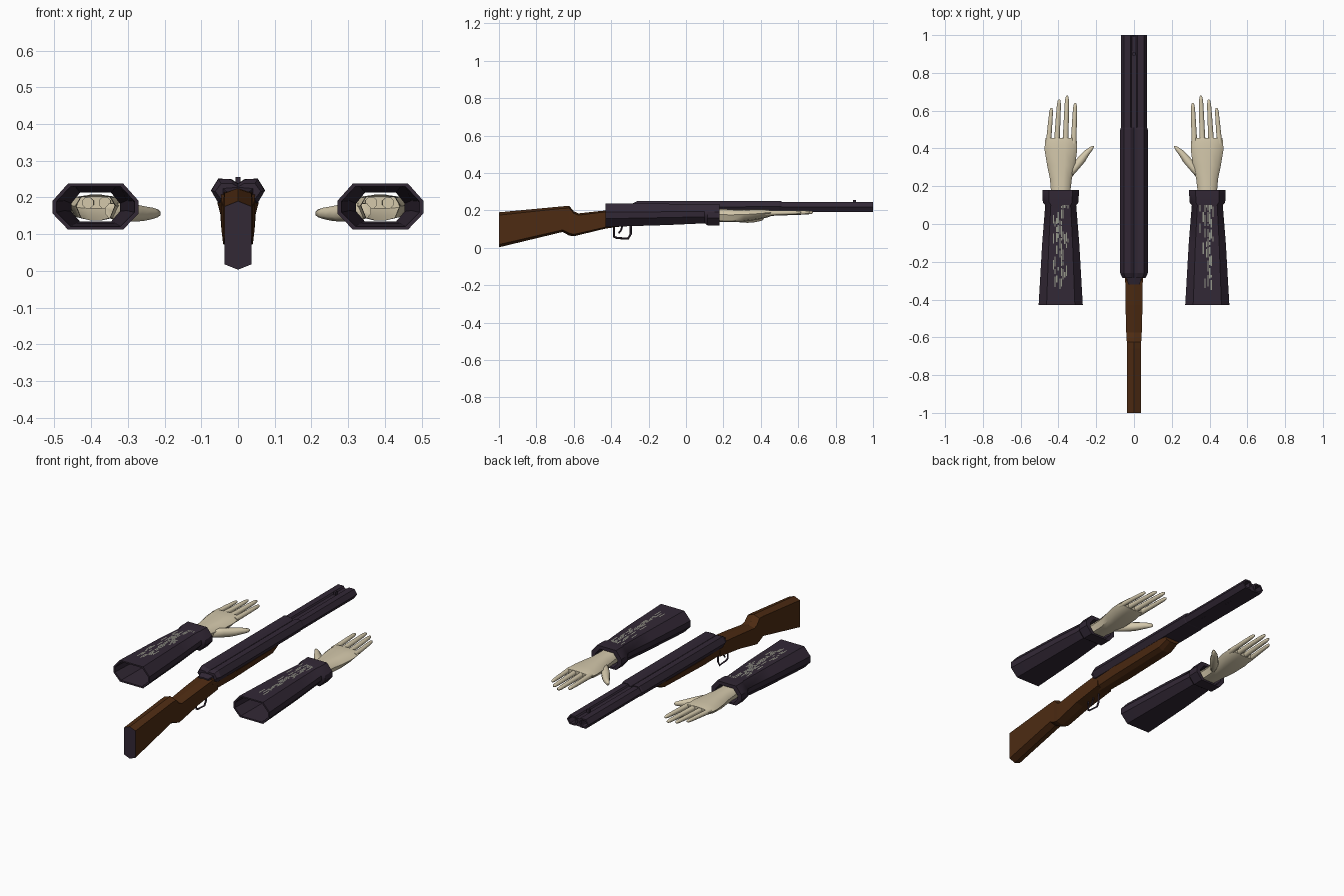
import bpy, bmesh, math, random

if "Cube" in bpy.data.objects:
    bpy.data.objects.remove(bpy.data.objects["Cube"])

random.seed(4)


def material(name, rgb):
    m = bpy.data.materials.new(name)
    m.diffuse_color = (*rgb, 1)
    m.use_nodes = True
    m.node_tree.nodes["Principled BSDF"].inputs["Base Color"].default_value = m.diffuse_color
    return m


PURPLE = material("dark_purple", (0.032, 0.021, 0.036))
WOOD = material("walnut_brown", (0.075, 0.024, 0.006))
SKIN = material("pale_skin", (0.66, 0.58, 0.41))
GREY = material("worn_grey", (0.30, 0.31, 0.25))


def finish(name, bm, mats, smooth=None):
    bmesh.ops.recalc_face_normals(bm, faces=bm.faces)
    me = bpy.data.meshes.new(name)
    bm.to_mesh(me)
    bm.free()
    for m in mats:
        me.materials.append(m)
    ob = bpy.data.objects.new(name, me)
    bpy.context.collection.objects.link(ob)
    if smooth:
        for p in me.polygons:
            p.use_smooth = True
        me.set_sharp_from_angle(angle=math.radians(smooth))
    return ob


def loft(name, stations, profile, mats, smooth=None, start=True, end=True, loop=False):
    """Skin a unit profile through stations (y, centre x, half width, z low, z high)."""
    bm = bmesh.new()
    rings = []
    for y, cx, hw, lo, hi in stations:
        rings.append([bm.verts.new((cx + u * hw, y, (lo + hi) / 2 + v * (hi - lo) / 2))
                      for u, v in profile])
    n = len(profile)
    pairs = list(zip(rings, rings[1:]))
    if loop:
        pairs.append((rings[-1], rings[0]))
    for a, b in pairs:
        for i in range(n):
            j = (i + 1) % n
            bm.faces.new((a[i], a[j], b[j], b[i]))
    if start and not loop:
        f = bm.faces.new(rings[0])
        f.material_index = len(mats) - 1
    if end and not loop:
        bm.faces.new(rings[-1])
    return finish(name, bm, mats, smooth)


def ngon(n, turn=0.0):
    return [(math.cos(2 * math.pi * (i + turn) / n), math.sin(2 * math.pi * (i + turn) / n))
            for i in range(n)]


def box(name, size, loc, mat):
    bm = bmesh.new()
    bmesh.ops.create_cube(bm, size=1)
    for v in bm.verts:
        v.co = [v.co[i] * size[i] + loc[i] for i in range(3)]
    return finish(name, bm, [mat])


# Stock and grip: ridged six-sided section, purple butt face
RIDGE = [(0, 1), (1, .84), (1, -.84), (0, -1), (-1, -.84), (-1, .84)]
loft("stock", [(-1, 0, .037, .003, .19), (-.66, 0, .037, .085, .222),
               (-.625, 0, .038, .066, .225), (-.6, 0, .04, .062, .195),
               (-.575, 0, .041, .068, .184), (-.43, 0, .045, .103, .2),
               (-.25, 0, .047, .128, .218)], RIDGE, [WOOD, PURPLE])

# Wooden forend below the barrels
FOREND = [(.8, 1), (1, .3), (.8, -.7), (.3, -1), (-.3, -1), (-.8, -.7), (-1, .3), (-.8, 1)]
loft("forend", [(-.3, 0, .047, .125, .215), (-.1, 0, .056, .128, .215),
                (.26, 0, .054, .14, .212), (.32, 0, .048, .17, .205)], FOREND, [WOOD])

# Twin six-sided barrels with hollow muzzles, joined by ribs
HEX = ngon(6)
for side, s in (("left", -1), ("right", 1)):
    x = s * .035
    loft(side + "_barrel", [(-.265, x, .033, .187, .247), (1, x, .035, .187, .249),
                            (1, x, .025, .197, .239), (.93, x, .025, .197, .239)],
         HEX, [PURPLE])
box("top_rib", (.04, 1.25, .03), (0, .37, .221), PURPLE)
box("under_rib", (.04, 1.25, .02), (0, .37, .201), PURPLE)
box("front_sight", (.014, .016, .02), (0, .9, .246), PURPLE)

# Receiver shell wrapped around the rear half of the barrels
SHELL = [(0, .62), (.26, .98), (.74, 1), (1, .1), (.74, -.8), (-.74, -.8), (-1, .1),
         (-.74, 1), (-.26, .98)]
loft("receiver", [(-.285, 0, .062, .19, .238), (-.26, 0, .073, .178, .25),
                  (.5, 0, .073, .183, .251), (.51, 0, .07, .187, .249)], SHELL, [PURPLE])
loft("tang", [(-.32, 0, .03, .19, .217), (-.27, 0, .045, .185, .232)], RIDGE, [PURPLE])

# Trigger guard and trigger as thin swept bars


def bar(name, pts, radius):
    cu = bpy.data.curves.new(name, 'CURVE')
    cu.dimensions = '3D'
    cu.bevel_depth = radius
    cu.bevel_resolution = 0
    cu.use_fill_caps = True
    sp = cu.splines.new('POLY')
    sp.points.add(len(pts) - 1)
    for p, (y, z) in zip(sp.points, pts):
        p.co = (0, y, z, 1)
    cu.materials.append(PURPLE)
    bpy.context.collection.objects.link(bpy.data.objects.new(name, cu))


bar("trigger_guard", [(-.385, .12), (-.385, .06), (-.37, .053), (-.31, .049),
                      (-.295, .075), (-.295, .13)], .006)
bar("trigger", [(-.34, .12), (-.347, .095), (-.36, .078)], .005)

# Arms, built for each side; s flips them about the centre
SLEEVE = [(1, .25), (.64, 1), (-.64, 1), (-1, .25), (-1, -.3), (-.64, -1), (.64, -1), (1, -.3)]
ROUND = ngon(8, .5)
PALM = [(1, .15), (.75, .8), (.25, 1), (-.25, 1), (-.75, .8), (-1, .15),
        (-.75, -.8), (-.25, -1), (.25, -1), (.75, -.8)]
# finger: base x, tip x, tip y, radius
FINGERS = [("little_finger", .453, .437, .615, .0125), ("ring_finger", .409, .396, .66, .0135),
           ("middle_finger", .363, .354, .68, .014), ("index_finger", .32, .311, .64, .0135)]

for side, s in (("left", -1), ("right", 1)):
    c = s * .388
    # Hollow sleeve with a thicker cuff
    loft(side + "_sleeve",
         [(y, c, hw, lo, hi) for y, hw, lo, hi in
          [(-.43, .117, .112, .238), (-.1, .098, .122, .236), (.1, .082, .131, .231),
           (.115, .095, .12, .234), (.18, .096, .12, .234), (.18, .07, .13, .215),
           (.08, .066, .134, .213), (-.1, .084, .13, .228), (-.43, .106, .121, .23)]],
         SLEEVE, [PURPLE], 35, loop=True)

    # Worn streaks lying on top of the sleeve
    bm = bmesh.new()
    for k in range(10):
        x = c + (k - 4.5) * .0085
        edge = abs(k - 4.5) / 4.5
        y = -.35 + .22 * edge * random.random()
        while y < .1:
            e = min(y + random.uniform(.012, .06), .1)
            if random.random() > .32 + .4 * edge:
                z = [(.2373 if t < -.1 else .237 - (t + .1) * .025) + .0008 for t in (y, e)]
                bm.faces.new([bm.verts.new(p) for p in
                              ((x - .003, y, z[0]), (x + .003, y, z[0]),
                               (x + .003, e, z[1]), (x - .003, e, z[1]))])
            y = e + random.uniform(.004, .02)
    finish(side + "_sleeve_wear", bm, [GREY])

    # Wrist and palm, open at the wrist
    loft(side + "_palm",
         [(y, s * cx, hw, lo, hi) for y, cx, hw, lo, hi in
          [(.1, .388, .055, .138, .208), (.18, .388, .052, .138, .207),
           (.24, .387, .058, .137, .206), (.31, .386, .074, .14, .206),
           (.39, .387, .086, .152, .206), (.435, .387, .085, .162, .205),
           (.455, .387, .08, .17, .202)]],
         PALM, [SKIN], 50, start=False)

    # Four tapering fingers
    for name, bx, tx, ty, r in FINGERS:
        st = []
        for t, k in ((0, 1.25), (.3, 1.1), (.6, 1), (.88, .85), (.97, .6), (1, .25)):
            y = .425 + (ty - .425) * t
            zc = .186 + .004 * t
            st.append((y, s * (bx + (tx - bx) * t), r * k, zc - r * k, zc + r * k * .9))
        loft(side + "_" + name, st, ROUND, [SKIN], 60)

    # Thumb reaching towards the centre
    loft(side + "_thumb",
         [(y, s * cx, hw, lo, hi) for y, cx, hw, lo, hi in
          [(.25, .345, .018, .142, .185), (.29, .319, .028, .134, .188),
           (.33, .288, .031, .132, .182), (.365, .262, .025, .135, .177),
           (.39, .24, .021, .14, .173), (.408, .222, .012, .145, .168),
           (.414, .217, .004, .152, .162)]],
         ROUND, [SKIN], 60)
